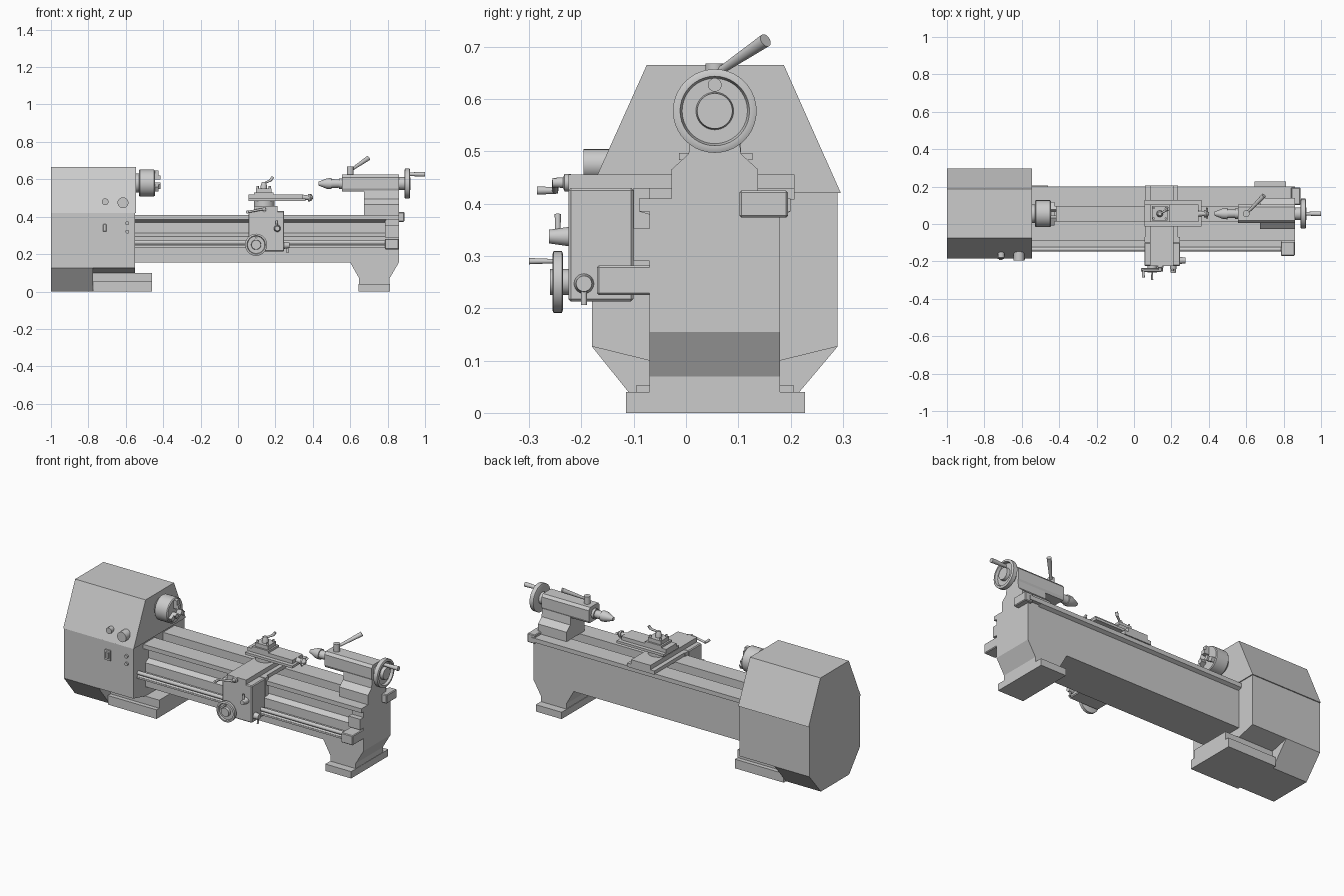
import bpy, math
from mathutils import Vector, Matrix

CY, CZ = 0.055, 0.58   # spindle axis


def mesh_object(name, verts, faces, smooth=False):
    me = bpy.data.meshes.new(name)
    me.from_pydata([tuple(v) for v in verts], [], faces)
    ob = bpy.data.objects.new(name, me)
    bpy.context.collection.objects.link(ob)
    if smooth:
        bpy.context.view_layer.objects.active = ob
        ob.select_set(True)
        bpy.ops.object.shade_smooth_by_angle(angle=math.radians(35))
        ob.select_set(False)
    return ob


def prism(name, pts, axis, a, b):
    """Extrude a profile along axis: 'x' takes (y, z), 'y' takes (x, z), 'z' takes (x, y)."""
    put = {'x': lambda p, t: (t, p[0], p[1]),
           'y': lambda p, t: (p[0], t, p[1]),
           'z': lambda p, t: (p[0], p[1], t)}[axis]
    area = sum(p[0] * q[1] - q[0] * p[1] for p, q in zip(pts, pts[1:] + pts[:1]))
    if (area > 0) == (axis == 'y'):
        pts = pts[::-1]
    n = len(pts)
    verts = [put(p, a) for p in pts] + [put(p, b) for p in pts]
    faces = [tuple(range(n))[::-1], tuple(range(n, 2 * n))]
    faces += [(i, (i + 1) % n, n + (i + 1) % n, n + i) for i in range(n)]
    return mesh_object(name, verts, faces)


def box(name, x0, x1, y0, y1, z0, z1, bevel=0):
    ob = prism(name, [(x0, y0), (x1, y0), (x1, y1), (x0, y1)], 'z', z0, z1)
    if bevel:
        m = ob.modifiers.new("bevel", 'BEVEL')
        m.width, m.segments = bevel, 1
    return ob


def lathe(name, start, direction, pts, n=32):
    """Revolve (distance along axis, radius) points about an axis."""
    q = Vector((0, 0, 1)).rotation_difference(Vector(direction).normalized())
    verts = []
    for d, r in pts:
        for i in range(n):
            a = 2 * math.pi * i / n
            verts.append(Vector(start) + q @ Vector((r * math.cos(a), r * math.sin(a), d)))
    faces = [(k * n + i, k * n + (i + 1) % n, (k + 1) * n + (i + 1) % n, (k + 1) * n + i)
             for k in range(len(pts) - 1) for i in range(n)]
    faces += [tuple(range(n))[::-1], tuple(range((len(pts) - 1) * n, len(pts) * n))]
    return mesh_object(name, verts, faces, True)


def rod(name, p, q, r0, r1=None, n=24):
    d = Vector(q) - Vector(p)
    return lathe(name, p, d, [(0, r0), (d.length, r0 if r1 is None else r1)], n)


def wheel(name, start, direction, r, width):
    """Dished handwheel with a raised rim and hub."""
    return lathe(name, start, direction, [(0, r * .9), (width * .1, r), (width * .9, r), (width, r * .92),
                 (width, r * .83), (width * .5, r * .78), (width * .5, r * .45), (width * 1.1, r * .42)], 40)


# Headstock cabinet and cover
prism("cabinet_left", [(-.18, .42), (-.18, .127), (-.078, 0), (.183, 0), (.29, .127), (.29, .42)], 'x', -1, -.775)
prism("cabinet_right", [(-.18, .42), (-.18, .127), (-.07, .1), (.18, .1), (.29, .127), (.29, .42)], 'x', -.775, -.55)
prism("headstock_cover", [(-.185, .42), (-.075, .665), (.187, .665), (.296, .42)], 'x', -1, -.545)
box("headstock_foot", -.775, -.46, -.095, .205, 0, .053)
box("headstock_foot_top", -.775, -.46, -.07, .18, .053, .1)

# Headstock controls
rod("speed_knob", (-.71, -.13, .48), (-.71, -.18, .48), .018)
rod("gear_knob", (-.615, -.12, .475), (-.615, -.196, .475), .029)
box("switch_plate", -.73, -.695, -.188, -.17, .31, .37)
box("switch_rocker", -.722, -.703, -.193, -.18, .32, .36, .003)
for i, z in enumerate((.32, .365)):
    rod(f"button_{i}", (-.592, -.17, z), (-.592, -.19, z), .01)

# Chuck with three jaws
lathe("chuck", (-.545, CY, CZ), (1, 0, 0), [(0, .05), (.015, .05), (.015, .068), (.02, .072), (.095, .072), (.1, .068)], 48)
for i in range(3):
    jaw = box(f"chuck_jaw_{i}", -.46, -.425, -.013, .013, .018, .066)
    slot = box(f"chuck_jaw_step_{i}", -.43, -.415, -.013, .013, .018, .04)
    for o in (jaw, slot):
        o.matrix_world = Matrix.Translation((0, CY, CZ)) @ Matrix.Rotation(math.radians(120 * i), 4, 'X')

# Bed with two ways, trough and front recess
prism("bed", [(-.07, .155), (-.07, .295), (-.04, .312), (-.04, .37), (-.09, .385), (-.09, .41),
              (.016, .41), (.016, .34), (.094, .34), (.094, .41), (.2, .41), (.2, .385),
              (.18, .375), (.18, .155)], 'x', -.55, .79)
prism("bed_end_leg", [(.6, .155), (.648, .07), (.648, 0), (.81, 0), (.81, .07), (.86, .155),
                      (.86, .41), (.785, .41), (.785, .155)], 'y', -.07, .18)
box("bed_end_flange", .785, .86, -.09, .2, .385, .41)
box("end_foot", .645, .812, -.115, .227, 0, .04)
box("rear_stop_block", .84, .89, .102, .195, .373, .425, .004)

# Lead screw, feed rod and their rail
rod("lead_screw", (-.56, -.135, .262), (.8, -.135, .262), .011)
rod("feed_rod", (-.56, -.135, .24), (.8, -.135, .24), .008)
box("rod_rail", -.55, .79, -.145, -.07, .232, .242)
box("rod_bracket", .785, .86, -.17, -.065, .225, .282, .004)
box("bracket_pad", .785, .86, -.1, -.065, .29, .352)

# Carriage: apron, saddle, cross slide
box("apron", .055, .247, -.225, -.1, .213, .43, .005)
box("apron_back", .055, .247, -.1, -.07, .32, .43)
box("saddle", .06, .235, -.1, .207, .408, .43)
box("cross_slide", .085, .21, -.225, .207, .425, .456)
rod("swivel_base", (.14, CY, .45), (.14, CY, .487), .055)
box("compound_slide", .055, .36, -.013, .127, .483, .497)
box("compound_top", .055, .345, .01, .105, .497, .518)
lathe("compound_handle", (.345, CY, .502), (1, 0, 0), [(0, .016), (.03, .012), (.03, .02), (.04, .02), (.055, .008)])
rod("compound_crank", (.39, .03, .49), (.39, .085, .515), .006)

# Tool post with clamp lever
box("tool_post_base", .085, .19, .01, .105, .518, .53)
box("tool_post", .095, .18, .02, .095, .53, .552)
for x in (.105, .17):
    for y in (.03, .085):
        rod("tool_screw", (x, y, .545), (x, y, .565), .006, n=12)
lathe("tool_post_nut", (.138, CY, .55), (0, 0, 1), [(0, .018), (.02, .016), (.035, .01)])
rod("tool_lever", (.138, CY, .578), (.175, .075, .595), .005, .007)
rod("tool_lever_tip", (.175, .075, .595), (.185, .08, .612), .008)

# Apron handwheel, crank and levers
rod("apron_hub", (.097, -.22, .25), (.097, -.26, .25), .025)
wheel("apron_handwheel", (.097, -.235, .25), (0, -1, 0), .059, .02)
rod("apron_handle", (.097, -.25, .29), (.097, -.3, .29), .004, .006)
lathe("cross_screw", (.14, -.22, .44), (0, -1, 0), [(0, .017), (.012, .017), (.015, .01), (.035, .009)])
rod("cross_crank", (.145, -.25, .443), (.05, -.25, .425), .006)
rod("cross_crank_handle", (.05, -.245, .425), (.05, -.285, .425), .006, .008)
rod("half_nut_hub", (.21, -.22, .337), (.21, -.262, .337), .019, .013)
rod("half_nut_lever", (.21, -.245, .337), (.205, -.245, .38), .005, .006)
rod("feed_lever_hub", (.24, -.195, .247), (.275, -.195, .247), .02, .015)
rod("feed_lever", (.265, -.195, .247), (.265, -.195, .206), .005, .006)

# Tailstock
prism("tailstock_base", [(-.028, .41), (-.028, .465), (.005, .495), (.01, .54),
                         (.1, .54), (.105, .495), (.138, .465), (.138, .41)], 'x', .675, .86)
prism("tailstock_body", [(.012, .535), (.098, .535), (.105, .55), (.105, .61), (.092, .625),
                         (.018, .625), (.005, .61), (.005, .55)], 'x', .555, .86)
lathe("quill_and_centre", (.43, CY, .577), (1, 0, 0),
      [(0, .01), (.02, .018), (.045, .028), (.07, .03), (.07, .024), (.11, .022), (.11, .028), (.13, .028)])
rod("clamp_post", (.6, CY, .62), (.6, CY, .668), .018)
rod("clamp_lever", (.605, .06, .65), (.695, .152, .712), .007, .013)
rod("tailstock_screw", (.85, CY, .577), (.9, CY, .577), .034)
wheel("tailstock_handwheel", (.89, CY, .577), (1, 0, 0), .08, .03)
rod("tailstock_handle", (.9, CY, .627), (1, CY, .627), .009, .013)
